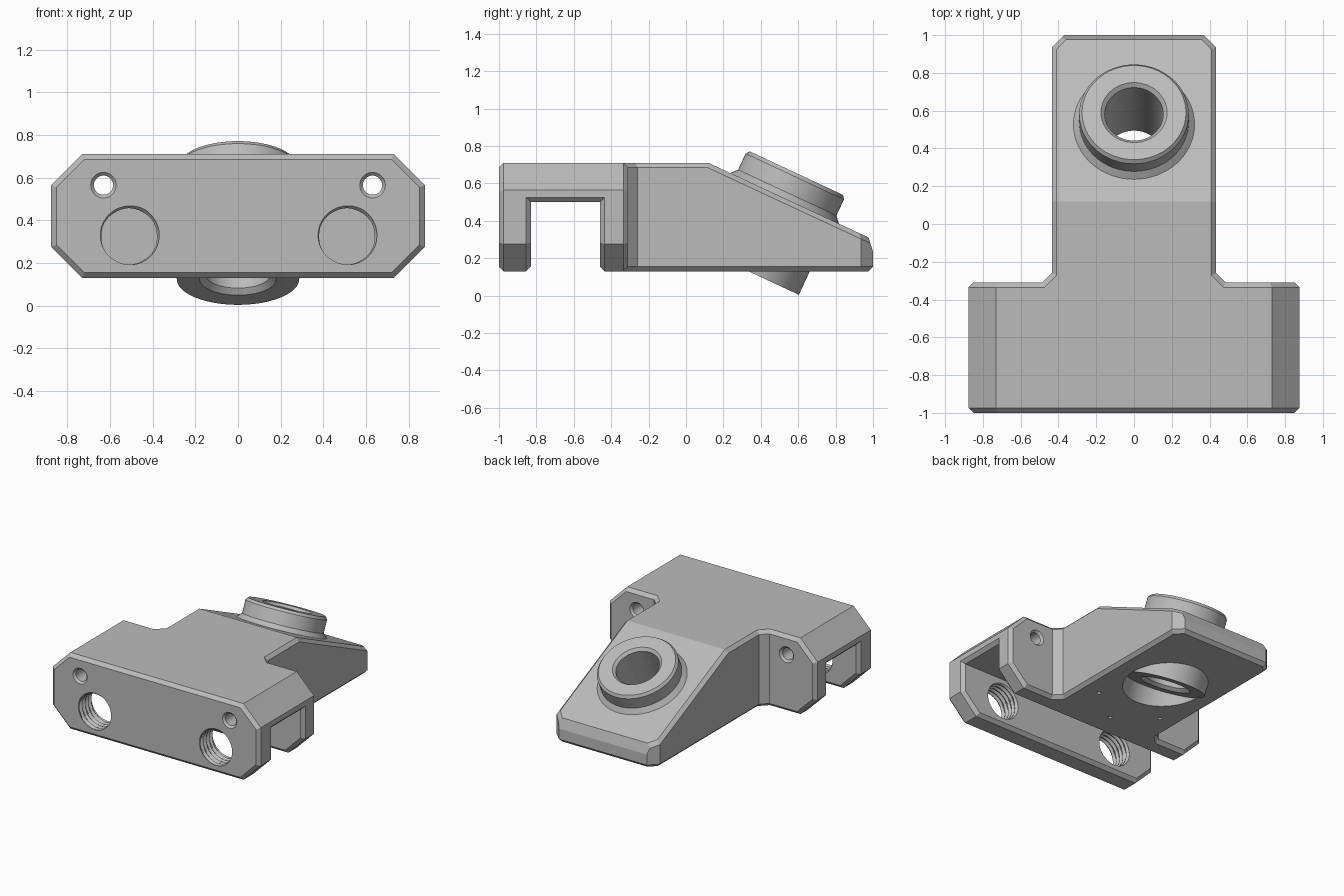
import bpy, bmesh, math
from mathutils import Matrix, Vector

if "Cube" in bpy.data.objects:
    bpy.data.objects.remove(bpy.data.objects["Cube"], do_unlink=True)

grey = bpy.data.materials.new("plain_grey")
grey.use_nodes = True
GREY = (0.5, 0.5, 0.5, 1)
grey.diffuse_color = GREY
grey.node_tree.nodes["Principled BSDF"].inputs["Base Color"].default_value = GREY

TILT = math.radians(25)
CHAMFER = 0.025
BOTTOM, TOP = 0.13, 0.71


def make(name, bm):
    bmesh.ops.recalc_face_normals(bm, faces=bm.faces)
    mesh = bpy.data.meshes.new(name)
    bm.to_mesh(mesh)
    bm.free()
    mesh.materials.append(grey)
    ob = bpy.data.objects.new(name, mesh)
    bpy.context.collection.objects.link(ob)
    return ob


def prism(name, points, vec):
    bm = bmesh.new()
    face = bm.faces.new([bm.verts.new(p) for p in points])
    new = bmesh.ops.extrude_face_region(bm, geom=[face])["geom"]
    moved = [v for v in new if isinstance(v, bmesh.types.BMVert)]
    bmesh.ops.translate(bm, verts=moved, vec=vec)
    return make(name, bm)


def rings(name, rows, matrix):
    """Closed solid from rows of points, capped at both ends."""
    bm = bmesh.new()
    loops = [[bm.verts.new(matrix @ Vector(p)) for p in row] for row in rows]
    n = len(loops[0])
    for a, b in zip(loops, loops[1:]):
        for i in range(n):
            j = (i + 1) % n
            bm.faces.new((a[i], a[j], b[j], b[i]))
    bm.faces.new(loops[0][::-1])
    bm.faces.new(loops[-1])
    return make(name, bm)


def lathe(name, profile, matrix, n=64):
    turn = [2 * math.pi * i / n for i in range(n)]
    rows = [[(r * math.cos(a), r * math.sin(a), t) for a in turn] for r, t in profile]
    return rings(name, rows, matrix)


def thread(name, radius, depth, pitch, length, matrix, n=40, steps=6):
    """Screw-shaped cutter with a triangular helical ridge."""
    rows = []
    for k in range(int(length / pitch * steps) + 1):
        row = []
        for i in range(n):
            phase = (k / steps - i / n) % 1
            r = radius + depth * (1 - abs(2 * phase - 1))
            a = 2 * math.pi * i / n
            row.append((r * math.cos(a), r * math.sin(a), k * pitch / steps))
        rows.append(row)
    return rings(name, rows, matrix)


def combine(target, tool, operation):
    mod = target.modifiers.new("join", "BOOLEAN")
    mod.operation, mod.solver, mod.object = operation, "EXACT", tool
    bpy.context.view_layer.objects.active = target
    bpy.ops.object.modifier_apply(modifier=mod.name)
    bpy.data.objects.remove(tool, do_unlink=True)


def chamfer(ob, rule):
    bm = bmesh.new()
    bm.from_mesh(ob.data)
    edges = [e for e in bm.edges if rule(e.verts[0].co, e.verts[1].co)]
    bmesh.ops.bevel(bm, geom=edges, offset=CHAMFER, offset_type="OFFSET",
                    segments=1, profile=0.5, affect="EDGES", clamp_overlap=True)
    bm.to_mesh(ob.data)
    bm.free()


def near(a, b):
    return abs(a - b) < 0.004


# Wide head: octagonal bar with a cross slot underneath
half, low, high, cut = 0.875, 0.275, 0.565, 0.73
side = [(cut, BOTTOM), (half, low), (half, high), (cut, TOP)]
octagon = side + [(-x, z) for x, z in reversed(side)]
body = prism("bracket_body", [(x, -1, z) for x, z in octagon], (0, 0.69, 0))
SLOT_TOP = 0.5
slot = prism("slot", [(-1, -0.83, 0), (-1, -0.46, 0), (-1, -0.46, SLOT_TOP),
                      (-1, -0.83, SLOT_TOP)], (2, 0, 0))
combine(body, slot, "DIFFERENCE")


def head_rule(a, b):
    d = b - a
    if near(a.z, SLOT_TOP) and near(b.z, SLOT_TOP):
        return abs(d.x) < 0.01
    return abs(d.y) < 0.01


chamfer(body, head_rule)

# Arm: plan outline with flared root, sloped top and slanted tip
outline = [(0.535, -0.36), (0.435, -0.26), (0.435, 0.935), (0.37, 1)]
plan = outline + [(-x, y) for x, y in reversed(outline)]
arm = prism("arm", [(x, y, BOTTOM) for x, y in plan], (0, 0, TOP - BOTTOM))
bm = bmesh.new()
bm.from_mesh(arm.data)
slope = (0, math.sin(TILT), math.cos(TILT))
for point, normal in (((0, 0.12, TOP), slope), ((0, 1, 0.235), (0, 0.954, 0.3))):
    res = bmesh.ops.bisect_plane(bm, geom=bm.verts[:] + bm.edges[:] + bm.faces[:],
                                 plane_co=point, plane_no=normal, clear_outer=True)
    rim = [e for e in res["geom_cut"] if isinstance(e, bmesh.types.BMEdge)]
    bmesh.ops.holes_fill(bm, edges=[e for e in bm.edges if e.is_boundary])
bmesh.ops.recalc_face_normals(bm, faces=bm.faces)
bm.to_mesh(arm.data)
bm.free()


def arm_rule(a, b):
    d = b - a
    if near(a.y, b.y) and near(a.x, b.x):
        return False
    if a.y < -0.35 and b.y < -0.35:
        return False
    if near(a.z, BOTTOM) and near(b.z, BOTTOM):
        return True
    return abs(d.y) > 0.01 and min(a.y, b.y) < 0.96


chamfer(arm, arm_rule)
combine(body, arm, "UNION")

# Tilted collar and barrel, half recessed in a pocket under the arm
axis = Matrix.Translation((0, 0.59, 0.655)) @ Matrix.Rotation(-TILT, 4, "X")
combine(body, lathe("pocket", [(0.29, -0.95), (0.29, -0.583)], axis), "DIFFERENCE")
collar = [(0.287, -0.584), (0.287, -0.25), (0.328, -0.157), (0.29, -0.115),
          (0.29, -0.02), (0.275, 0)]
combine(body, lathe("collar", collar, axis), "UNION")
bore = [(0.22, -0.624), (0.155, -0.559), (0.155, -0.02), (0.195, 0.02)]
combine(body, lathe("bore", bore, axis), "DIFFERENCE")

# Countersunk bolt holes and threaded holes, drilled from the front
for x in (-0.63, 0.63):
    drill = Matrix.Translation((x, -1, 0.565)) @ Matrix.Rotation(-math.pi / 2, 4, "X")
    hole = [(0.07, -0.01), (0.045, 0.015), (0.045, 0.675), (0.07, 0.7)]
    combine(body, lathe("bolt_hole", hole, drill, 40), "DIFFERENCE")
for x in (-0.51, 0.51):
    drill = Matrix.Translation((x, -1.012, 0.325)) @ Matrix.Rotation(-math.pi / 2, 4, "X")
    combine(body, thread("thread", 0.13, 0.016, 0.036, 0.216, drill), "DIFFERENCE")

# Small pin holes in the underside
for x, y in ((-0.28, -0.05), (0.28, -0.05), (0, -0.26)):
    pin = lathe("pin_hole", [(0.014, 0), (0.014, 0.25)], Matrix.Translation((x, y, 0)), 16)
    combine(body, pin, "DIFFERENCE")

bpy.ops.object.select_all(action="DESELECT")
body.select_set(True)
bpy.context.view_layer.objects.active = body
bpy.ops.object.shade_smooth_by_angle(angle=math.radians(15))
